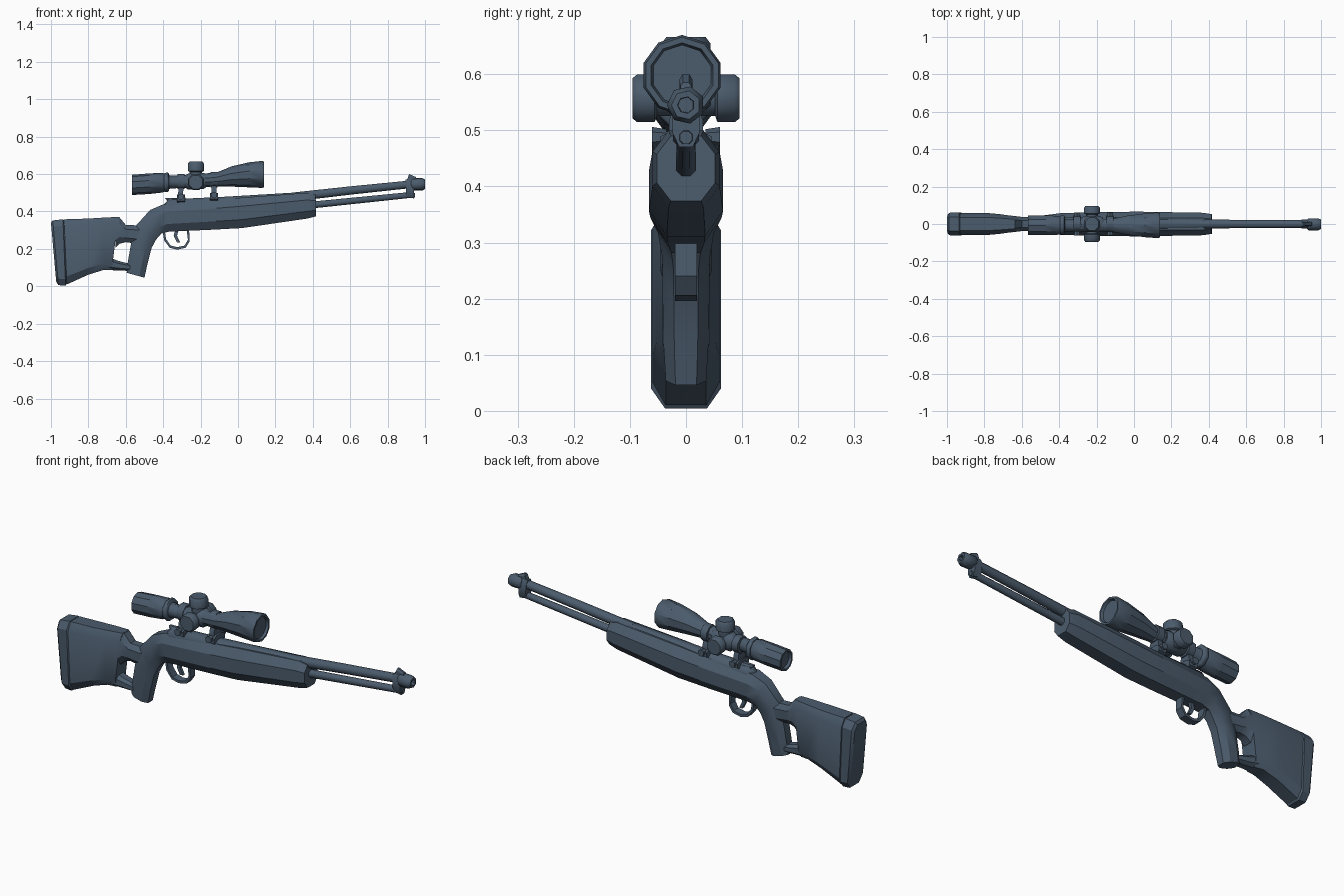
import bpy, bmesh, math

slate = bpy.data.materials.new("slate_blue")
slate.diffuse_color = (0.070, 0.105, 0.150, 1)


def skin(name, rings, angle=32):
    """Join equal-length rings of points into a closed, capped body."""
    bm = bmesh.new()
    vs = [[bm.verts.new(p) for p in r] for r in rings]
    n = len(vs[0])
    for a, b in zip(vs, vs[1:]):
        for i in range(n):
            bm.faces.new((a[i], a[(i + 1) % n], b[(i + 1) % n], b[i]))
    bm.faces.new(vs[0])
    bm.faces.new(vs[-1])
    bmesh.ops.recalc_face_normals(bm, faces=bm.faces)
    me = bpy.data.meshes.new(name)
    bm.to_mesh(me)
    bm.free()
    me.materials.append(slate)
    ob = bpy.data.objects.new(name, me)
    bpy.context.collection.objects.link(ob)
    bpy.context.view_layer.objects.active = ob
    ob.select_set(True)
    bpy.ops.object.shade_smooth_by_angle(angle=math.radians(angle))
    ob.select_set(False)
    return ob


def loft(name, sections, c=0.25, flat=0.5):
    """Chamfered sections: (top x, top z, bottom x, bottom z, half width)."""
    rings = []
    for xt, zt, xb, zb, w in sections:
        prof = [(0, flat), (c, 1), (1 - c, 1), (1, flat)]
        prof += [(t, -y) for t, y in reversed(prof)]
        rings.append([(xt + (xb - xt) * t, y * w, zt + (zb - zt) * t) for t, y in prof])
    return skin(name, rings)


def lathe(name, pts, axis="x", n=8, y=0.0, angle=50):
    """Round body. pts: (position along axis, centre z or (x, z), radius)."""
    rings = []
    for p, c, r in pts:
        ring = []
        for i in range(n):
            a = 2 * math.pi * (i + 0.5) / n
            u, v = r * math.cos(a), r * math.sin(a)
            if axis == "x":
                ring.append((p, y + u, c + v))
            elif axis == "y":
                ring.append((c[0] + u, p, c[1] + v))
            else:
                ring.append((c[0] + u, c[1] + v, p))
        rings.append(ring)
    return skin(name, rings, angle)


# Butt stock with recoil pad and narrow seam
loft("butt_stock", [
    (-0.930, 0.358, -0.915, 0.010, 0.060),
    (-0.800, 0.362, -0.800, 0.062, 0.060),
    (-0.720, 0.367, -0.720, 0.087, 0.053),
    (-0.640, 0.371, -0.675, 0.086, 0.042)], c=0.12, flat=0.6)
loft("recoil_pad", [
    (-1.000, 0.340, -0.972, 0.025, 0.050),
    (-0.990, 0.352, -0.960, 0.006, 0.060),
    (-0.936, 0.358, -0.922, 0.004, 0.062),
    (-0.930, 0.354, -0.915, 0.014, 0.056)], c=0.10, flat=0.6)

# Bridges around the thumbhole
loft("upper_wrist", [
    (-0.655, 0.370, -0.655, 0.205, 0.045),
    (-0.635, 0.370, -0.632, 0.228, 0.042),
    (-0.600, 0.328, -0.600, 0.236, 0.038),
    (-0.520, 0.325, -0.520, 0.225, 0.038)])
loft("lower_bridge", [
    (-0.690, 0.155, -0.690, 0.087, 0.040),
    (-0.640, 0.136, -0.640, 0.084, 0.032),
    (-0.560, 0.115, -0.560, 0.082, 0.028)])

# Pistol grip flowing into the fore stock
loft("grip_and_fore_stock", [
    (-0.595, 0.072, -0.500, 0.046, 0.036),
    (-0.590, 0.125, -0.485, 0.115, 0.040),
    (-0.568, 0.250, -0.462, 0.205, 0.042),
    (-0.545, 0.325, -0.438, 0.250, 0.042),
    (-0.470, 0.408, -0.410, 0.282, 0.050),
    (-0.400, 0.438, -0.370, 0.292, 0.058),
    (-0.150, 0.458, -0.150, 0.302, 0.064),
    (0.020, 0.474, 0.020, 0.311, 0.066),
    (0.370, 0.500, 0.370, 0.362, 0.060),
    (0.415, 0.490, 0.418, 0.374, 0.052)], c=0.28, flat=0.52)

# Receiver and rear lug
lathe("receiver", [(-0.40, 0.415, 0.022), (-0.37, 0.428, 0.040),
                   (-0.10, 0.440, 0.040), (0.37, 0.470, 0.038), (0.39, 0.475, 0.028)])
loft("receiver_rear_lug", [(-0.390, 0.472, -0.370, 0.445, 0.014),
                           (-0.280, 0.474, -0.280, 0.440, 0.022)])

# Barrel, under tube, muzzle and front sight
lathe("barrel", [(0.30, 0.478, 0.026), (0.60, 0.512, 0.024), (0.95, 0.548, 0.022)])
lathe("under_tube", [(0.36, 0.431, 0.020), (0.92, 0.488, 0.017), (0.945, 0.487, 0.012)])
lathe("muzzle", [(0.925, 0.545, 0.026), (0.935, 0.545, 0.034),
                 (0.985, 0.545, 0.034), (1.00, 0.545, 0.026),
                 (1.00, 0.545, 0.015), (0.97, 0.545, 0.014)], n=7)
loft("front_sight_band", [(0.895, 0.570, 0.900, 0.478, 0.024),
                          (0.940, 0.572, 0.940, 0.470, 0.024)])
loft("front_sight_post", [(0.915, 0.600, 0.900, 0.560, 0.012),
                          (0.950, 0.585, 0.955, 0.560, 0.010)])

# Trigger guard: a flat strip following a path, with the trigger inside
path = [(-0.405, 0.305), (-0.395, 0.245), (-0.365, 0.206), (-0.325, 0.196),
        (-0.280, 0.206), (-0.258, 0.240), (-0.262, 0.310)]
rings = []
for x, z in path:
    dx, dz = x + 0.33, z - 0.30
    k = 0.013 / math.hypot(dx, dz)
    xi, zi = x - dx * k, z - dz * k
    rings.append([(x, -0.020, z), (x, 0.020, z), (xi, 0.020, zi), (xi, -0.020, zi)])
skin("trigger_guard", rings)
rings = [[(x + s * 0.009, y, z) for s, y in ((-1, -0.008), (1, -0.008), (1, 0.008), (-1, 0.008))]
         for x, z in ((-0.325, 0.305), (-0.335, 0.270), (-0.318, 0.235))]
skin("trigger", rings)

# Scope body with recessed lenses at both ends
lathe("scope_body", [
    (-0.555, 0.543, 0.040), (-0.568, 0.542, 0.044), (-0.568, 0.542, 0.054),
    (-0.480, 0.548, 0.055), (-0.405, 0.554, 0.053), (-0.385, 0.556, 0.044),
    (-0.360, 0.557, 0.034), (-0.240, 0.562, 0.034), (-0.110, 0.572, 0.038),
    (-0.035, 0.587, 0.054), (0.060, 0.596, 0.067), (0.128, 0.598, 0.072),
    (0.140, 0.598, 0.068), (0.140, 0.598, 0.058), (0.128, 0.598, 0.054)],
    n=10, y=-0.007, angle=35)
lathe("zoom_ring", [(-0.395, 0.555, 0.052), (-0.390, 0.555, 0.056),
                    (-0.375, 0.556, 0.056), (-0.370, 0.556, 0.050)], y=-0.005)

# Adjustment turrets
c = (-0.225, 0.0)
lathe("top_turret", [(0.560, c, 0.036), (0.612, c, 0.036), (0.617, c, 0.047),
                     (0.655, c, 0.047), (0.666, c, 0.038)], axis="z")
lathe("turret_block", [(-0.285, 0.560, 0.034), (-0.265, 0.560, 0.047),
                       (-0.185, 0.563, 0.047), (-0.165, 0.566, 0.036)])
c = (-0.225, 0.557)
for name, s in (("side_turret_front", -1), ("side_turret_back", 1)):
    lathe(name, [(0.0, c, 0.034), (s * 0.052, c, 0.034), (s * 0.056, c, 0.046),
                 (s * 0.087, c, 0.046), (s * 0.095, c, 0.039)], axis="y")

# Scope mounts: ring, post and clamp with side nuts
for tag, x, z, base in (("rear", -0.305, 0.560, 0.462), ("front", -0.128, 0.570, 0.472)):
    lathe(tag + "_mount_ring", [(x - 0.018, z, 0.044), (x + 0.018, z, 0.044)])
    loft(tag + "_mount_post", [(x - 0.013, z - 0.02, x - 0.018, base - 0.045, 0.030),
                               (x + 0.013, z - 0.02, x + 0.010, base - 0.045, 0.030)])
    loft(tag + "_mount_clamp", [(x - 0.022, base + 0.028, x - 0.022, base - 0.018, 0.046),
                                (x + 0.022, base + 0.028, x + 0.022, base - 0.018, 0.046)])
    for side, s in (("left", -1), ("right", 1)):
        lathe(f"{tag}_clamp_nut_{side}", [(s * 0.035, (x, base + 0.016), 0.014),
                                          (s * 0.061, (x, base + 0.016), 0.018)],
              axis="y", n=6)
